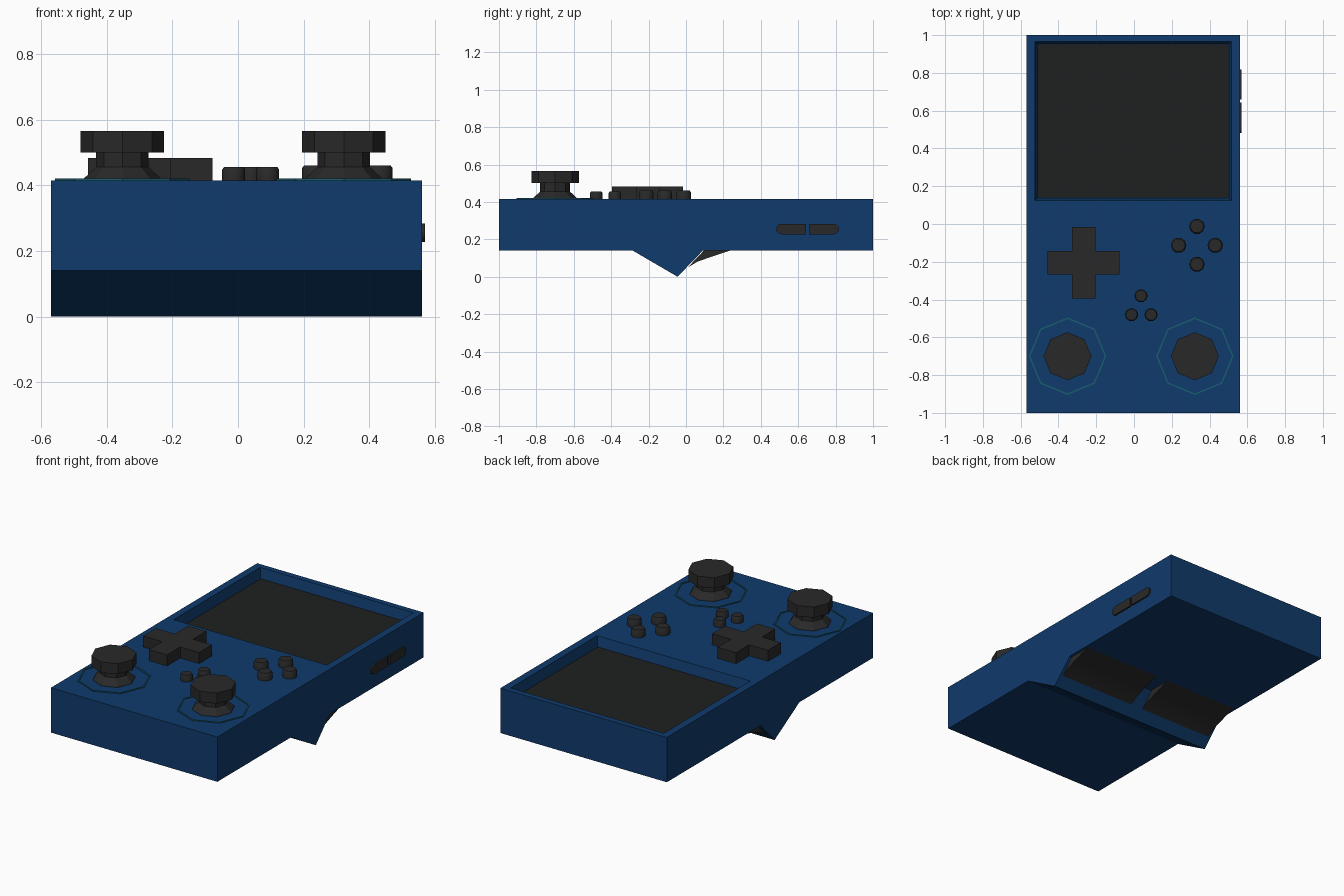
import bpy, bmesh
from math import sin, cos, pi, radians

if "Cube" in bpy.data.objects:
    bpy.data.objects.remove(bpy.data.objects["Cube"])


def material(name, rgb):
    m = bpy.data.materials.new(name)
    m.diffuse_color = (*rgb, 1)
    m.use_nodes = True
    m.node_tree.nodes["Principled BSDF"].inputs["Base Color"].default_value = m.diffuse_color
    return m


BLUE = material("blue_shell", (0.005, 0.043, 0.15))
DARK = material("dark_rubber", (0.022, 0.022, 0.022))
GLASS = material("screen_glass", (0.013, 0.014, 0.014))
TEAL = material("teal_trim", (0.01, 0.11, 0.16))


def finish(name, bm, mat, smooth=None):
    bmesh.ops.recalc_face_normals(bm, faces=bm.faces)
    me = bpy.data.meshes.new(name)
    bm.to_mesh(me)
    bm.free()
    ob = bpy.data.objects.new(name, me)
    bpy.context.collection.objects.link(ob)
    me.materials.append(mat)
    bpy.ops.object.select_all(action='DESELECT')
    ob.select_set(True)
    bpy.context.view_layer.objects.active = ob
    if smooth:
        bpy.ops.object.shade_smooth_by_angle(angle=radians(smooth))
    return ob


def loft(name, rings, mat, smooth=None, closed=False):
    """Skin matching rings of points; cap the ends, or close into a loop."""
    bm = bmesh.new()
    vs = [[bm.verts.new(p) for p in r] for r in rings]
    n = len(vs[0])
    pairs = list(zip(vs, vs[1:])) + ([(vs[-1], vs[0])] if closed else [])
    for a, b in pairs:
        for i in range(n):
            j = (i + 1) % n
            bm.faces.new((a[i], a[j], b[j], b[i]))
    if not closed:
        bm.faces.new(vs[0])
        bm.faces.new(vs[-1])
    return finish(name, bm, mat, smooth)


def lathe(name, x, y, profile, sides, mat, smooth=None, closed=False):
    rings = [[(x + r * cos(2 * pi * i / sides), y + r * sin(2 * pi * i / sides), z)
              for i in range(sides)] for r, z in profile]
    return loft(name, rings, mat, smooth, closed)


def rect(x0, x1, y0, y1, z):
    return [(x0, y0, z), (x1, y0, z), (x1, y1, z), (x0, y1, z)]


# shell: side profile with the rear grip ridge, extruded across x
side = [(-1, .14), (-.285, .14), (-.045, 0), (.09, .14), (1, .14), (1, .415), (-1, .415)]
shell = loft("shell", [[(x, y, z) for y, z in side] for x in (-.57, .56)], BLUE)

# screen recess with slightly tapered walls
cutter = loft("screen_cutter", [rect(-.512, .502, .138, .952, .35),
                                rect(-.527, .517, .123, .967, .425)], BLUE)
cutter.hide_render = True
mod = shell.modifiers.new("recess", 'BOOLEAN')
mod.operation, mod.solver, mod.object = 'DIFFERENCE', 'EXACT', cutter
bpy.context.view_layer.objects.active = shell
bpy.ops.object.modifier_apply(modifier=mod.name)
bpy.data.objects.remove(cutter)

# screen panel
loft("screen", [rect(-.51, .50, .14, .95, .345), rect(-.51, .50, .14, .95, .355)], GLASS)

# direction pad: plus-shaped prism
cx, cy, a, w = -.267, -.205, .19, .062
plus = [(-w, -a), (w, -a), (w, -w), (a, -w), (a, w), (w, w),
        (w, a), (-w, a), (-w, w), (-a, w), (-a, -w), (-w, -w)]
loft("direction_pad", [[(cx + x, cy + y, z) for x, y in plus] for z in (.41, .483)], DARK)

# round buttons
for i, (dx, dy) in enumerate([(0, .1), (0, -.1), (-.097, 0), (.097, 0)]):
    lathe(f"action_button_{i + 1}", .333 + dx, -.113 + dy,
          [(.041, .41), (.041, .452), (.035, .46)], 10, DARK, 40)
for i, (x, y) in enumerate([(.037, -.38), (-.013, -.48), (.09, -.48)]):
    lathe(f"menu_button_{i + 1}", x, y,
          [(.035, .41), (.035, .448), (.03, .455)], 10, DARK, 40)

# thumbsticks and their trim rings
for label, x in (("left", -.352), ("right", .322)):
    lathe(f"{label}_thumbstick", x, -.70,
          [(.122, .41), (.118, .42), (.08, .455), (.08, .5), (.127, .5), (.127, .565)],
          8, DARK)
    lathe(f"{label}_stick_ring", x, -.70,
          [(.205, .41), (.205, .42), (.197, .42), (.197, .41)], 8, TEAL, closed=True)

# side buttons: pill halves, rounded on the outer end
for label, y0, s in (("lower", .642, -1), ("upper", .658, 1)):
    r, zc = .028, .255
    pts = [(0, -r)] + [(.132 + r * cos(t), r * sin(t))
                       for t in (-pi / 2 + pi * k / 6 for k in range(7))] + [(0, r)]
    loft(f"{label}_side_button", [[(x, y0 + s * u, zc + v) for u, v in pts]
                                  for x in (.55, .57)], DARK)

# rear triggers: curved wedges behind the grip ridge
wedge = [(.01, .05), (.06, .08), (.13, .105), (.25, .145), (.1, .145)]
for label, x0, x1 in (("right", .03, .545), ("left", -.55, -.055)):
    loft(f"{label}_trigger", [[(x, y, z) for y, z in wedge]
                              for x in (x0, (x0 + x1) / 2, x1)], DARK, 40)
